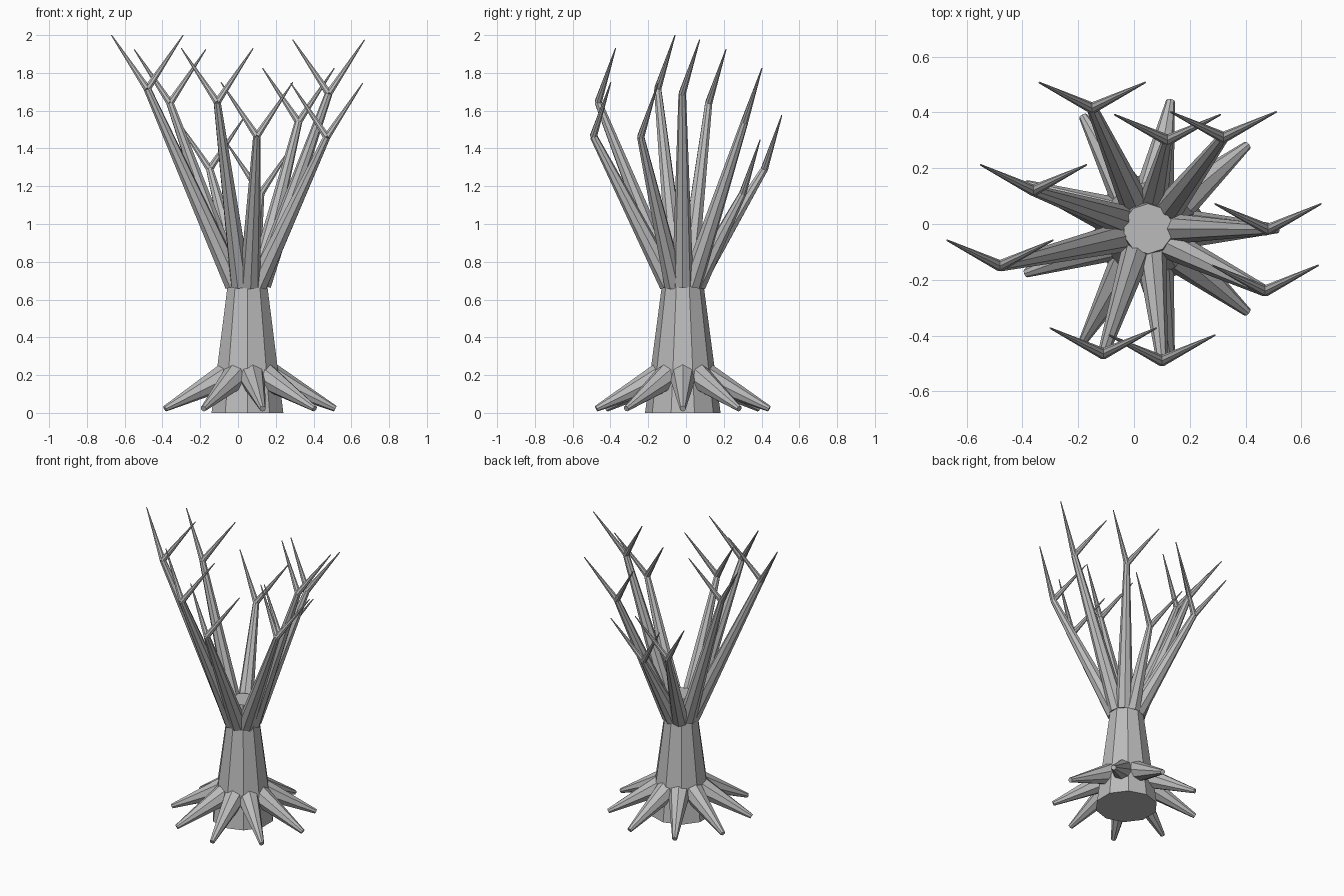
import bpy
import math
from mathutils import Vector

cube = bpy.data.objects.get("Cube")
if cube:
    bpy.data.objects.remove(cube, do_unlink=True)

bark = bpy.data.materials.new("grey_bark")
bark.use_nodes = True
GREY = (0.5, 0.5, 0.5, 1)
bark.diffuse_color = GREY
bark.node_tree.nodes["Principled BSDF"].inputs["Base Color"].default_value = GREY

CENTRE = Vector((0.05, -0.017, 0))


def limb(name, start, end, r1, r2, sides=8):
    """Flat-shaded tapered cylinder between two points."""
    start, end = Vector(start), Vector(end)
    axis = end - start
    bpy.ops.mesh.primitive_cone_add(vertices=sides, radius1=r1, radius2=r2,
                                    depth=axis.length, location=(start + end) / 2)
    ob = bpy.context.object
    ob.name = name
    ob.rotation_euler = axis.to_track_quat("Z", "Y").to_euler()
    ob.data.materials.append(bark)
    return ob


def around(angle, radius, z):
    """Point on a circle about the trunk axis."""
    a = math.radians(angle)
    return CENTRE + Vector((radius * math.cos(a), radius * math.sin(a), z))


# Trunk
trunk = limb("trunk", CENTRE, CENTRE + Vector((0, 0, 0.83)), 0.2, 0.09, 10)
trunk.rotation_euler = (0, 0, 0)

# Roots spread evenly round the foot
for i in range(9):
    limb(f"root_{i + 1}", around(i * 40, 0.12, 0.195), around(i * 40, 0.465, 0.022),
         0.072, 0.016)

# Branches: fork points in order round the trunk, starting at +x
forks = [(0.48, -0.02, 1.69), (0.32, 0.31, 1.54), (0.12, 0.30, 1.16),
         (-0.15, 0.415, 1.29), (-0.36, 0.12, 1.64), (-0.48, -0.15, 1.715),
         (-0.11, -0.465, 1.645), (0.10, -0.49, 1.465), (0.47, -0.24, 1.46)]
for i, fork in enumerate(forks):
    limb(f"branch_{i + 1}", around(i * 40, 0.07, 0.68), fork, 0.056, 0.02)
    # Pair of twigs leaning back from each fork
    for side, label in ((-1, "right"), (1, "left")):
        tip = Vector(fork) + Vector((side * 0.19, 0.092, 0.285))
        limb(f"twig_{label}_{i + 1}", fork, tip, 0.02, 0.003)
